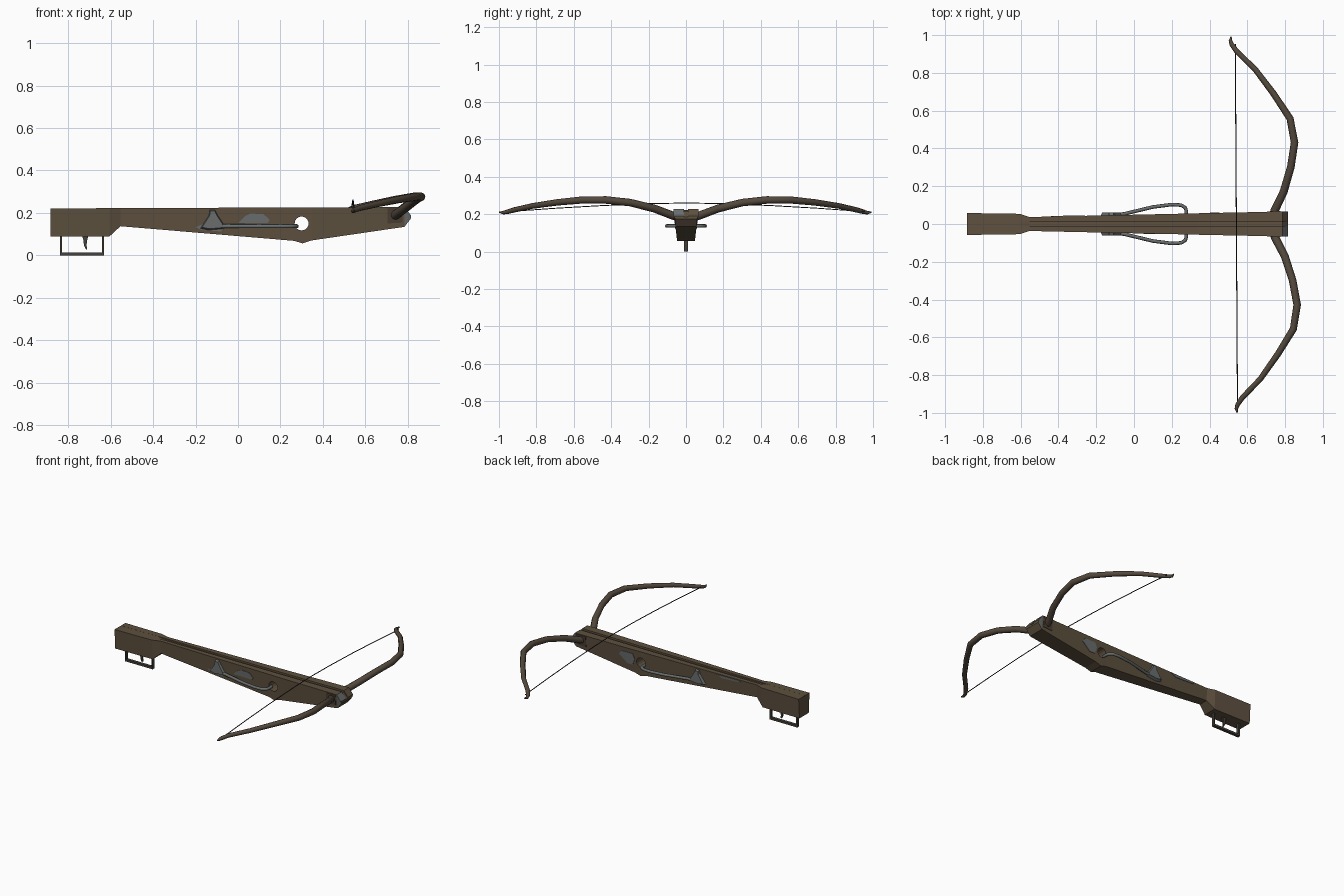
import bpy, bmesh, math
from mathutils import Vector, Matrix

if "Cube" in bpy.data.objects:
    bpy.data.objects.remove(bpy.data.objects["Cube"])


def material(name, rgb):
    m = bpy.data.materials.new(name)
    m.diffuse_color = (*rgb, 1)
    m.use_nodes = True
    m.node_tree.nodes["Principled BSDF"].inputs["Base Color"].default_value = m.diffuse_color
    return m


WOOD = material("brown_wood", (0.112, 0.081, 0.050))
LIMB = material("limb_brown", (0.088, 0.066, 0.046))
DARK = material("dark_socket", (0.070, 0.050, 0.034))
STEEL = material("worn_steel", (0.145, 0.155, 0.155))
IRON = material("guard_iron", (0.060, 0.050, 0.040))
CORD = material("dark_cord", (0.025, 0.022, 0.020))


def mesh_object(name, verts, faces, *mats):
    bm = bmesh.new()
    vs = [bm.verts.new(v) for v in verts]
    for f in faces:
        bm.faces.new([vs[i] for i in f])
    bmesh.ops.recalc_face_normals(bm, faces=bm.faces)
    me = bpy.data.meshes.new(name)
    bm.to_mesh(me)
    bm.free()
    ob = bpy.data.objects.new(name, me)
    bpy.context.collection.objects.link(ob)
    for m in mats:
        me.materials.append(m)
    return ob


def tube(name, points, radii, mat, sides=8):
    """Round tube along a path with a radius for each point."""
    pts = [Vector(p) for p in points]
    verts, faces, n = [], [], len(pts)
    for i, p in enumerate(pts):
        t = (pts[min(i + 1, n - 1)] - pts[max(i - 1, 0)]).normalized()
        u = t.cross(Vector((0, 0, 1))).normalized()
        w = u.cross(t)
        for k in range(sides):
            a = 2 * math.pi * k / sides
            verts.append(p + (u * math.cos(a) + w * math.sin(a)) * radii[i])
    for i in range(n - 1):
        for k in range(sides):
            l = (k + 1) % sides
            a, b = i * sides, (i + 1) * sides
            faces.append((a + k, a + l, b + l, b + k))
    faces += [tuple(range(sides)), tuple(range((n - 1) * sides, n * sides))]
    ob = mesh_object(name, verts, faces, mat)
    for f in ob.data.polygons:
        f.use_smooth = len(f.vertices) == 4
    return ob


def prism(name, outline, y0, y1, mat, shrink=1.0):
    """Front outline (x, z) carried from y0 to y1, the far end scaled."""
    n = len(outline)
    cx = sum(p[0] for p in outline) / n
    cz = sum(p[1] for p in outline) / n
    verts = [(x, y0, z) for x, z in outline]
    verts += [(cx + (x - cx) * shrink, y1, cz + (z - cz) * shrink) for x, z in outline]
    faces = [tuple(range(n)), tuple(range(n, 2 * n))]
    faces += [(i, (i + 1) % n, n + (i + 1) % n, n + i) for i in range(n)]
    return mesh_object(name, verts, faces, mat)


# Stock: x, bottom, top, half width, groove depth
STATIONS = [(-0.884, 0.092, 0.224, 0.058, 0.0005), (-0.606, 0.092, 0.225, 0.054, 0.0005),
            (-0.554, 0.140, 0.226, 0.037, 0.008), (0.266, 0.071, 0.228, 0.055, 0.012),
            (0.304, 0.059, 0.228, 0.056, 0.012), (0.347, 0.073, 0.228, 0.057, 0.012),
            (0.785, 0.137, 0.231, 0.066, 0.012), (0.815, 0.176, 0.192, 0.066, 0.005)]
TAPER, G = 0.86, 0.011
verts, faces = [], []
for x, b, t, w, d in STATIONS:
    ring = [(w, t), (G, t), (G, t - d), (-G, t - d), (-G, t), (-w, t), (-w * TAPER, b), (w * TAPER, b)]
    verts += [(x, y, z) for y, z in ring]
for i in range(len(STATIONS) - 1):
    for k in range(8):
        l = (k + 1) % 8
        faces.append((i * 8 + k, i * 8 + l, i * 8 + 8 + l, i * 8 + 8 + k))
last = 8 * (len(STATIONS) - 1)
faces += [tuple(range(8)), tuple(range(last, last + 8))]
stock = mesh_object("stock", verts, faces, WOOD, STEEL)
for f in stock.data.polygons:  # worn steel nose
    c = f.center
    if c.x > 0.786 and (c.y < -G or c.y > 0.05):
        f.material_index = 1

# Round hole through the stock
circle = [(0.30 + 0.033 * math.cos(a * math.pi / 8), 0.153 + 0.033 * math.sin(a * math.pi / 8))
          for a in range(16)]
cutter = prism("hole_cutter", circle, -0.2, 0.2, WOOD)
mod = stock.modifiers.new("hole", 'BOOLEAN')
mod.operation = 'DIFFERENCE'
mod.solver = 'EXACT'
mod.object = cutter
bpy.context.view_layer.objects.active = stock
bpy.ops.object.modifier_apply(modifier="hole")
bpy.data.objects.remove(cutter)


def half_width(x, z):
    for (x0, b0, t0, w0, _), (x1, b1, t1, w1, _) in zip(STATIONS, STATIONS[1:]):
        if x <= x1:
            f = (x - x0) / (x1 - x0)
            b, t, w = b0 + (b1 - b0) * f, t0 + (t1 - t0) * f, w0 + (w1 - w0) * f
            return w * (TAPER + (1 - TAPER) * (z - b) / (t - b))
    return STATIONS[-1][3]


def side_plate(name, outline, side, mat, lift=0.003):
    """Thin plate following the sloping side of the stock."""
    n = len(outline)
    verts = [(x, side * (half_width(x, z) + h), z) for h in (lift, -0.002) for x, z in outline]
    cx, cz = sum(p[0] for p in outline) / n, sum(p[1] for p in outline) / n
    verts.append((cx, side * (half_width(cx, cz) + lift), cz))
    faces = [(i, (i + 1) % n, 2 * n) for i in range(n)]
    faces += [(i, (i + 1) % n, n + (i + 1) % n, n + i) for i in range(n)]
    return mesh_object(name, verts, faces, mat)


# Worn patches
side_plate("front_worn_patch", [(0.0, 0.155), (0.03, 0.185), (0.06, 0.2), (0.12, 0.197), (0.15, 0.17),
                                (0.14, 0.155)], -1, STEEL)
side_plate("front_bracket_wear", [(-0.2, 0.135), (-0.17, 0.122), (-0.08, 0.115), (-0.06, 0.14),
                                  (-0.12, 0.17)], -1, STEEL)
side_plate("back_worn_patch", [(0.345, 0.17), (0.36, 0.125), (0.40, 0.125), (0.46, 0.175), (0.44, 0.2),
                               (0.36, 0.2)], 1, STEEL)
side_plate("back_edge_wear", [(-0.44, 0.212), (-0.3, 0.205), (-0.26, 0.222), (-0.42, 0.222)], 1, STEEL)

# Paired parts: limb sockets, bow limbs, cocking loops and brackets
LIMB_PATH = [(0.735, 0.03, 0.185), (0.745, 0.07, 0.195), (0.795, 0.17, 0.233), (0.835, 0.30, 0.265),
             (0.857, 0.43, 0.279), (0.835, 0.557, 0.279), (0.75, 0.69, 0.266), (0.655, 0.82, 0.247),
             (0.560, 0.915, 0.226), (0.532, 0.955, 0.215), (0.526, 0.975, 0.211), (0.53, 0.996, 0.214)]
LIMB_RADII = [0.022, 0.022, 0.021, 0.020, 0.020, 0.019, 0.017, 0.015, 0.014, 0.012, 0.009, 0.003]
LOOP_PATH = [(-0.12, 0.045), (-0.05, 0.054), (0.10, 0.090), (0.20, 0.103), (0.25, 0.100),
             (0.273, 0.085), (0.277, 0.065), (0.276, 0.035)]
twist = Matrix.Translation((0.75, 0, 0)) @ Matrix.Rotation(0.016, 4, 'Z') @ Matrix.Translation((-0.75, 0, 0))
for side, tag in ((-1, "front"), (1, "back")):
    side_plate(tag + "_limb_socket", [(0.705, 0.153), (0.775, 0.157), (0.775, 0.226), (0.705, 0.226)],
               side, DARK)
    limb = tube(tag + "_bow_limb", [(x, side * y, z) for x, y, z in LIMB_PATH], LIMB_RADII, LIMB)
    limb.data.transform(twist)
    tube(tag + "_cocking_loop", [(x, side * y, 0.14) for x, y in LOOP_PATH], [0.0095] * 8, STEEL)
    prism(tag + "_bracket", [(-0.182, 0.127), (-0.14, 0.118), (-0.062, 0.125), (-0.062, 0.145),
                             (-0.095, 0.195), (-0.108, 0.222), (-0.135, 0.222), (-0.138, 0.195)],
          side * 0.035, side * 0.06, STEEL, 0.8)

# Bowstring
string = tube("bowstring", [(0.545, y, 0.263 - 0.046 * (abs(y) / 0.95) ** 1.6)
                            for y in (-0.95, -0.7, -0.45, -0.2, 0, 0.2, 0.45, 0.7, 0.95)],
              [0.0028] * 9, CORD, 6)
string.data.transform(Matrix.Translation((-0.003, 0, 0)) @ Matrix.Rotation(0.006, 4, 'Z'))

# Trigger guard and trigger
prism("trigger_guard", [(-0.84, 0.10), (-0.84, 0.003), (-0.632, 0.003), (-0.632, 0.10), (-0.642, 0.10),
                        (-0.642, 0.017), (-0.83, 0.017), (-0.83, 0.10)], -0.01, 0.01, IRON)
prism("trigger", [(-0.735, 0.095), (-0.728, 0.07), (-0.727, 0.05), (-0.717, 0.03), (-0.711, 0.032),
                  (-0.714, 0.05), (-0.712, 0.07), (-0.706, 0.095)], -0.006, 0.006, IRON)

# Rest the guard exactly on the ground
for ob in bpy.context.collection.objects:
    ob.data.transform(Matrix.Translation((0, 0, -0.003)))
